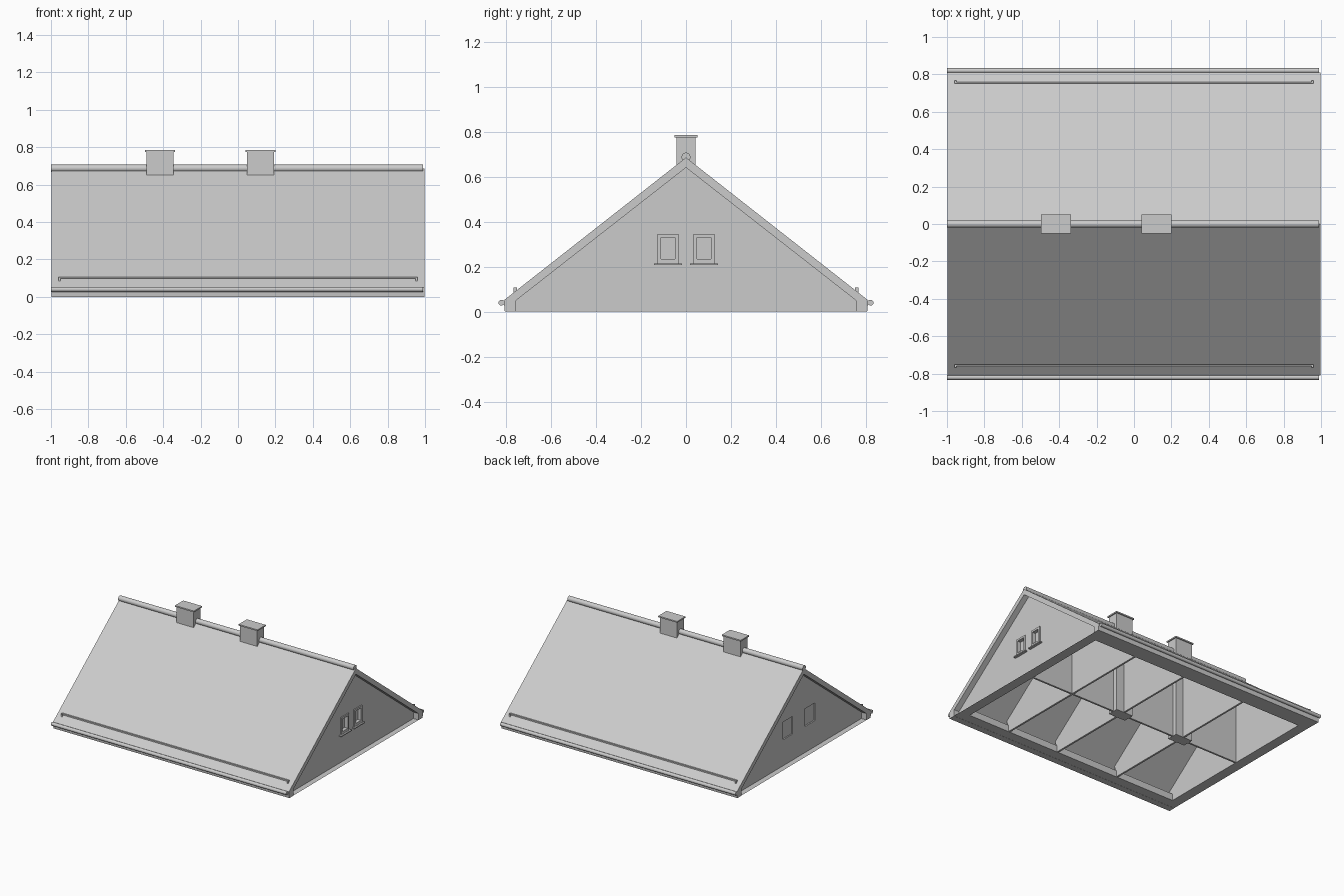
import bpy, bmesh, math
from mathutils import Vector

cube = bpy.data.objects.get("Cube")
if cube:
    bpy.data.objects.remove(cube, do_unlink=True)

grey = bpy.data.materials.new("plain_grey")
grey.use_nodes = True
COLOUR = (0.6, 0.6, 0.6, 1)
grey.diffuse_color = COLOUR
grey.node_tree.nodes["Principled BSDF"].inputs["Base Color"].default_value = COLOUR


def finish(name, bm, recalc=True):
    if recalc:
        bmesh.ops.recalc_face_normals(bm, faces=bm.faces)
    mesh = bpy.data.meshes.new(name)
    bm.to_mesh(mesh)
    bm.free()
    mesh.materials.append(grey)
    obj = bpy.data.objects.new(name, mesh)
    bpy.context.scene.collection.objects.link(obj)
    return obj


def extrude_x(name, profile, x0, x1):
    """Sweep a closed (y, z) profile from x0 to x1."""
    bm = bmesh.new()
    face = bm.faces.new([bm.verts.new((x0, y, z)) for y, z in profile])
    ext = bmesh.ops.extrude_face_region(bm, geom=[face])
    moved = [v for v in ext["geom"] if isinstance(v, bmesh.types.BMVert)]
    bmesh.ops.translate(bm, verts=moved, vec=(x1 - x0, 0, 0))
    return finish(name, bm)


def box(name, x, y, z):
    """Box from (low, high) pairs."""
    return extrude_x(name, [(y[0], z[0]), (y[1], z[0]), (y[1], z[1]), (y[0], z[1])], *x)


def tube(name, y, z, r, x0, x1):
    ring = [(y + r * math.cos(a * math.tau / 16), z + r * math.sin(a * math.tau / 16))
            for a in range(16)]
    obj = extrude_x(name, ring, x0, x1)
    obj.data.shade_smooth()
    obj.data.set_sharp_from_angle(angle=math.radians(40))
    return obj


def mirrored(half):
    """Complete a half profile that runs from the centre line outwards."""
    return half + [(-y, z) for y, z in reversed(half) if y > 0]


def cut(target, cutter):
    mod = target.modifiers.new("opening", "BOOLEAN")
    mod.operation, mod.object, mod.solver = "DIFFERENCE", cutter, "EXACT"
    cutter.hide_render = True
    cutter.hide_viewport = True
    cutter.hide_set(True)


# Roof shell: two slopes with closed eaves
outer = [(-0.805, 0), (-0.81, 0.05), (0, 0.685), (0.81, 0.05), (0.805, 0)]
inner = [(0.755, 0), (0.755, 0.05), (0, 0.64), (-0.755, 0.05), (-0.755, 0)]
extrude_x("roof_shell", outer + inner, -0.998, 0.998)

# Ridge cap, gutters, snow rails and low wall plates
tube("ridge_cap", 0, 0.687, 0.02, -1, 0.99)
for side, label in ((-1, "front"), (1, "back")):
    tube(label + "_gutter", side * 0.82, 0.04, 0.013, -1, 0.99)
    ys = sorted((side * 0.75, side * 0.76))
    box(label + "_snow_rail", (-0.96, 0.96), ys, (0.097, 0.107))
    for end in (-1, 1):
        xs = sorted((end * 0.96, end * 0.95))
        box(label + "_rail_bracket", xs, sorted((side * 0.75, side * 0.766)), (0.08, 0.107))
    ys = sorted((side * 0.68, side * 0.757))
    box(label + "_wall_plate", (-0.93, 0.93), ys, (0.001, 0.052))

# Thin soffit under both gable overhangs, facing down
bm = bmesh.new()
for end in (-1, 1):
    corners = [(end * 0.92, -0.757), (end * 0.92, 0.757), (end * 0.998, 0.757), (end * 0.998, -0.757)]
    face = bm.faces.new([bm.verts.new((x, y, 0.001)) for x, y in corners])
    face.normal_update()
    if face.normal.z > 0:
        face.normal_flip()
finish("gable_soffits", bm, recalc=False)

# Gable walls
gable = mirrored([(0, 0.641), (0.756, 0.051), (0.756, 0.001)])
left_gable = extrude_x("left_gable_wall", gable, 0.92, 0.955)
right_gable = extrude_x("right_gable_wall", gable, -0.955, -0.92)

# Left gable windows: raised frame, sunken pane and sill
window_cutters = []
for side in (-1, 1):
    mid = side * 0.08
    box("window_cutter", (0.935, 1.0), (mid - 0.032, mid + 0.032), (0.235, 0.33)).name = "window_cutter"
    cut(left_gable, bpy.data.objects[bpy.context.scene.collection.objects[-1].name])
    for s in (-1, 1):
        ys = sorted((mid + s * 0.032, mid + s * 0.047))
        box("window_jamb", (0.95, 0.963), ys, (0.215, 0.345))
    for low, high in ((0.215, 0.235), (0.33, 0.345)):
        box("window_rail", (0.95, 0.963), (mid - 0.032, mid + 0.032), (low, high))
    box("window_sill", (0.95, 0.975), (mid - 0.062, mid + 0.062), (0.207, 0.215))

    # Right gable windows: shallow blind recesses
    mid = side * 0.135
    recess = box("recess_cutter", (-1.0, -0.945), (mid - 0.06, mid + 0.06), (0.2, 0.335))
    cut(right_gable, recess)

# Chimneys with capping slabs
for x in (-0.418, 0.12):
    box("chimney", (x - 0.072, x + 0.072), (-0.042, 0.042), (0, 0.776))
    box("chimney_cap", (x - 0.08, x + 0.08), (-0.05, 0.05), (0.774, 0.784))

# Attic partitions
cross = mirrored([(0, 0.641), (0.7, 0.094), (0.68, 0.003)])
for x in (-0.418, 0.12, 0.56):
    extrude_x("cross_partition", cross, x - 0.007, x + 0.007)
box("spine_partition", (-0.93, 0.93), (-0.007, 0.007), (0.003, 0.64))
